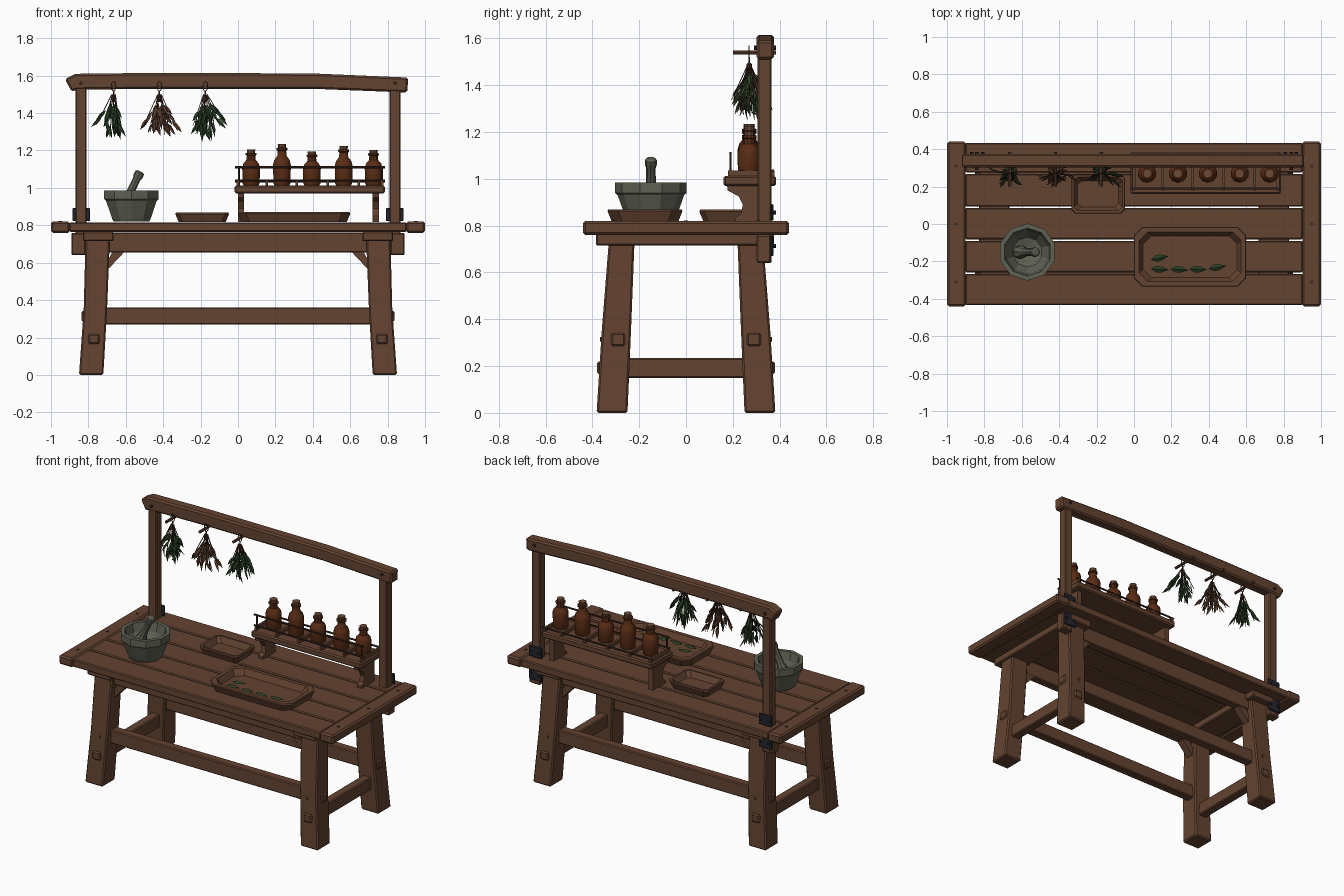
import bpy, bmesh, math, random
from mathutils import Vector

if "Cube" in bpy.data.objects:
    bpy.data.objects.remove(bpy.data.objects["Cube"])
random.seed(4)

def mat(name, r, g, b):
    m = bpy.data.materials.new(name)
    m.diffuse_color = (r, g, b, 1)
    m.use_nodes = True
    m.node_tree.nodes["Principled BSDF"].inputs["Base Color"].default_value = m.diffuse_color
    return m

WOOD = mat("brown wood", 0.125, 0.056, 0.030)
DARK = mat("dark twig", 0.045, 0.022, 0.013)
IRON = mat("dark iron", 0.017, 0.019, 0.028)
STONE = mat("grey green stone", 0.115, 0.120, 0.088)
GLASS = mat("amber glass", 0.100, 0.025, 0.007)
CORK = mat("cork", 0.150, 0.070, 0.038)
GREEN = mat("herb green", 0.022, 0.050, 0.018)
DRIED = mat("dried herb", 0.100, 0.045, 0.026)

def finish(name, bm, m, bevel=0, smooth=False):
    bmesh.ops.recalc_face_normals(bm, faces=bm.faces)
    me = bpy.data.meshes.new(name)
    bm.to_mesh(me)
    bm.free()
    me.materials.append(m)
    ob = bpy.data.objects.new(name, me)
    bpy.context.collection.objects.link(ob)
    if bevel:
        b = ob.modifiers.new("bevel", 'BEVEL')
        b.width, b.segments = bevel, 1
    if smooth:
        bpy.ops.object.select_all(action='DESELECT')
        ob.select_set(True)
        bpy.context.view_layer.objects.active = ob
        bpy.ops.object.shade_smooth_by_angle(angle=math.radians(35))
    return ob

def add_loft(bm, rings, caps=True):
    rows = [[bm.verts.new(p) for p in ring] for ring in rings]
    n = len(rows[0])
    for a, b in zip(rows, rows[1:]):
        for i in range(n):
            j = (i + 1) % n
            bm.faces.new((a[i], a[j], b[j], b[i]))
    if caps:
        bm.faces.new(rows[0])
        bm.faces.new(rows[-1])

def loft(name, rings, m, bevel=0, smooth=False):
    bm = bmesh.new()
    add_loft(bm, rings)
    return finish(name, bm, m, bevel, smooth)

def rect(x0, x1, y0, y1, z):
    return [(x0, y0, z), (x1, y0, z), (x1, y1, z), (x0, y1, z)]

def box(name, x0, x1, y0, y1, z0, z1, m=WOOD, bevel=0.006):
    return loft(name, [rect(x0, x1, y0, y1, z0), rect(x0, x1, y0, y1, z1)], m, bevel)

def add_rod(bm, p, q, profile, n=6):
    # profile: (fraction along the axis, radius)
    p, q = Vector(p), Vector(q)
    d = q - p
    u = d.orthogonal().normalized()
    v = d.normalized().cross(u)
    add_loft(bm, [[p + d * t + (u * math.cos(k * math.tau / n) + v * math.sin(k * math.tau / n)) * r
                   for k in range(n)] for t, r in profile])

def rod(name, p, q, r, m, n=8, profile=None, smooth=False):
    bm = bmesh.new()
    add_rod(bm, p, q, profile or [(0, r), (1, r)], n)
    return finish(name, bm, m, 0, smooth)

def lathe(name, x, y, profile, m, n, smooth=False):
    rings = [[(x + r * math.cos((k + .5) * math.tau / n), y + r * math.sin((k + .5) * math.tau / n), z)
              for k in range(n)] for r, z in profile]
    return loft(name, rings, m, 0, smooth)

def add_leaf(bm, base, d, length, width):
    base, d = Vector(base), Vector(d).normalized()
    side = d.cross(Vector((random.uniform(-1, 1), -1, .3)) if abs(d.z) > .3 else Vector((0, 0, 1))).normalized()
    up = side.cross(d) * width * .25
    a, tip = bm.verts.new(base), bm.verts.new(base + d * length)
    prev = None
    for t, w in ((.3, .45), (.6, .4)):
        c = base + d * length * t
        row = [bm.verts.new(c + side * width * w), bm.verts.new(c + up), bm.verts.new(c - side * width * w)]
        for i in range(2):
            if prev:
                bm.faces.new((prev[i], prev[i + 1], row[i + 1], row[i]))
            else:
                bm.faces.new((a, row[i + 1], row[i]))
        prev = row
    for i in range(2):
        bm.faces.new((prev[i], prev[i + 1], tip))

# Table top planks and end boards
edges = [-.437, -.262, -.086, .09, .272, .437]
for i in range(5):
    box(f"top_plank_{i+1}", -.902, .902, edges[i] + .004, edges[i + 1] - .004, .765, .815)
for s in (-1, 1):
    side = "right" if s > 0 else "left"
    x0, x1 = sorted((s * .9, s))
    box(f"end_board_{side}", x0, x1, -.44, .44, .76, .82, bevel=.01)
    for y in (-.31, 0, .31):
        rod("end_board_peg", (s * .95, y, .81), (s * .95, y, .823), .009, DARK)
    # Bearer, side stretcher with through tenon
    x0, x1 = sorted((s * .665, s * .83))
    box(f"bearer_{side}", x0, x1, -.385, .375, .715, .765)
    x0, x1 = sorted((s * .74, s * .80))
    box(f"side_stretcher_{side}", x0, x1, -.27, .27, .15, .235)
    box(f"side_tenon_{side}", x0, x1, -.38, .38, .165, .22, bevel=.008)
    for f in (-1, 1):
        end = "back" if f > 0 else "front"
        # Splayed, slightly curved leg
        rings = []
        for z, xi, xo, yi, yo in ((0, .72, .85, .25, .382), (.35, .70, .825, .235, .36), (.73, .685, .815, .22, .33)):
            xa, xb = sorted((s * xi, s * xo))
            ya, yb = sorted((f * yi, f * yo))
            rings.append(rect(xa, xb, ya, yb, z))
        loft(f"leg_{end}_{side}", rings, WOOD, .008)
        rod("leg_peg", (s * .755, f * .3, .315), (s * .755, f * .368, .315), .009, WOOD)
        # Corner brace under the apron
        tri = [(.67, .66), (.605, .66), (.69, .57), (.72, .57)]
        loft(f"brace_{end}_{side}", [[(s * x, f * y, z) for x, z in tri] for y in (.25, .30)], WOOD)
    # Upright post with iron plates
    x0, x1 = sorted((s * .81, s * .87))
    box(f"post_{side}", x0, x1, .305, .365, .64, 1.55)
    x0, x1 = sorted((s * .815, s * .89))
    box(f"post_foot_{side}", x0, x1, .302, .362, .64, .76)
    for z0, z1 in ((.822, .892), (.67, .755)):
        x0, x1 = sorted((s * .79, s * .885))
        box(f"iron_plate_{side}", x0, x1, .362, .374, z0, z1, IRON, .004)
        for dx in (-.03, .03):
            zc = (z0 + z1) / 2
            rod("iron_bolt", (s * .838 + dx, .37, zc), (s * .838 + dx, .384, zc), .009, IRON, 6)
    rod("beam_peg", (s * .84, .29, 1.56), (s * .84, .385, 1.56), .009, DARK)

# Long aprons and stretchers
for f in (-1, 1):
    end = "back" if f > 0 else "front"
    y0, y1 = sorted((f * .25, f * .305))
    box(f"apron_{end}", -.70, .70, y0, y1, .655, .762)
    y0, y1 = sorted((f * .26, f * .32))
    box(f"long_stretcher_{end}", -.72, .72, y0, y1, .27, .36)
    box(f"long_tenon_{end}", -.838, .838, y0, y1, .285, .342, bevel=.008)

# Crooked top beam
beam = [(-.925, -.89, 1.582, 1.515), (-.87, -.86, 1.61, 1.525), (-.45, -.45, 1.615, 1.53), (.40, .40, 1.612, 1.53),
        (.91, .905, 1.59, 1.51)]
loft("top_beam", [[(xt, .302, zt), (xt, .375, zt), (xb, .375, zb), (xb, .302, zb)] for xt, xb, zt, zb in beam], WOOD, .01)

# Hanging herb bundles on pegs
for x, m in ((-.665, GREEN), (-.42, DRIED), (-.175, GREEN)):
    rod("herb_peg", (x, .2, 1.54), (x, .385, 1.54), .009, WOOD)
    bm = bmesh.new()
    ring = [(x + .013 * math.cos(a), .27, 1.543 + .026 * math.sin(a)) for a in [k * math.tau / 10 for k in range(11)]]
    for p, q in zip(ring, ring[1:]):
        add_rod(bm, p, q, [(0, .003), (1, .003)], 4)
    add_rod(bm, (x, .27, 1.52), (x, .27, 1.46), [(0, .004), (.4, .004), (.5, .012), (.8, .012), (1, .006)], 6)
    tips = []
    for k in range(11):
        a = k * math.tau / 11 + random.uniform(-.2, .2)
        r = random.uniform(.03, .105)
        tip = Vector((x + r * math.cos(a), .27 + r * .8 * math.sin(a), 1.27 + r * .6 + random.uniform(-.03, .02)))
        tips.append(tip)
        add_rod(bm, (x + .01 * math.cos(a), .27, 1.50), tip, [(0, .003), (1, .002)], 4)
    finish("herb_stems_and_string", bm, DARK)
    bm = bmesh.new()
    top = Vector((x, .27, 1.48))
    for tip in tips:
        for t in (.2, .45, .7):
            out = (tip - top).normalized() + Vector((random.uniform(-.45, .45), random.uniform(-.45, .45), 0))
            add_leaf(bm, top.lerp(tip, t), out, random.uniform(.07, .10), .024)
    finish("herb_leaves", bm, m)

# Bottle rack: shelf, curved brackets, rails and dividers
box("rack_shelf", -.018, .785, .16, .385, .97, 1.013, bevel=.008)
prof = [(.175, .975), (.178, .95), (.225, .925), (.243, .89), (.235, .85), (.212, .835), (.212, .818),
        (.345, .818), (.345, .975)]
for x in (0, .72):
    loft("rack_bracket", [[(xx, y, z) for y, z in prof] for xx in (x, x + .033)], WOOD)
for z in (1.04, 1.11):
    rod("rack_front_rail", (-.015, .19, z), (.785, .19, z), .006, DARK, 6)
rod("rack_back_rail", (-.015, .372, 1.035), (.785, .372, 1.035), .006, DARK, 6)
for x in (0, .153, .315, .48, .645, .77):
    box("rack_divider", x - .007, x + .007, .18, .378, 1.01, 1.036, bevel=0)
for x in (.005, .77):
    rod("rack_rail_post", (x, .19, 1.01), (x, .19, 1.115), .005, DARK, 6)

# Amber bottles with corks
for x, top in ((.07, 1.205), (.235, 1.235), (.395, 1.195), (.565, 1.225), (.725, 1.203)):
    h = top - 1.015
    pr = [(.042, 0), (.048, .06), (.05, .5), (.043, .62), (.026, .72), (.024, .84), (.031, .86), (.031, .91), (.022, .92)]
    lathe("bottle", x, .27, [(r, 1.013 + t * h) for r, t in pr], GLASS, 10, True)
    lathe("bottle_cork", x, .27, [(.021, top - .03), (.024, top)], CORK, 10)

# Mortar and pestle
lathe("mortar", -.57, -.15, [(.10, .82), (.108, .835), (.142, .93), (.153, .94), (.153, .985), (.128, .985),
                             (.115, .93), (.08, .875), (.03, .86)], STONE, 10)
rod("pestle", (-.625, -.15, .875), (-.522, -.15, 1.088), 0, STONE, 8,
    [(0, .022), (.08, .036), (.25, .036), (.42, .022), (.8, .020), (.88, .026), (.97, .025), (1, .015)], True)

# Wooden trays with clipped corners
def tray(name, x0, x1, y0, y1, z1, wall, c):
    def ring(i, z):
        a, b, e, f, k = x0 + i, x1 - i, y0 + i, y1 - i, c
        return [(a + k, e, z), (b - k, e, z), (b, e + k, z), (b, f - k, z),
                (b - k, f, z), (a + k, f, z), (a, f - k, z), (a, e + k, z)]
    loft(name, [ring(.018, .817), ring(0, z1 - .008), ring(.003, z1), ring(wall, z1), ring(wall + .02, .832)], WOOD)

tray("large_tray", 0, .60, -.335, -.015, .87, .028, .045)
tray("small_tray", -.335, -.048, .057, .265, .868, .014, .02)

# Loose leaves in the large tray
bm = bmesh.new()
for x, y in ((.09, -.19), (.09, -.24), (.195, -.24), (.295, -.24), (.40, -.24)):
    add_leaf(bm, (x, y, .842), (1, random.uniform(-.1, .2), 0), .095, .04)
finish("tray_leaves", bm, GREEN)
